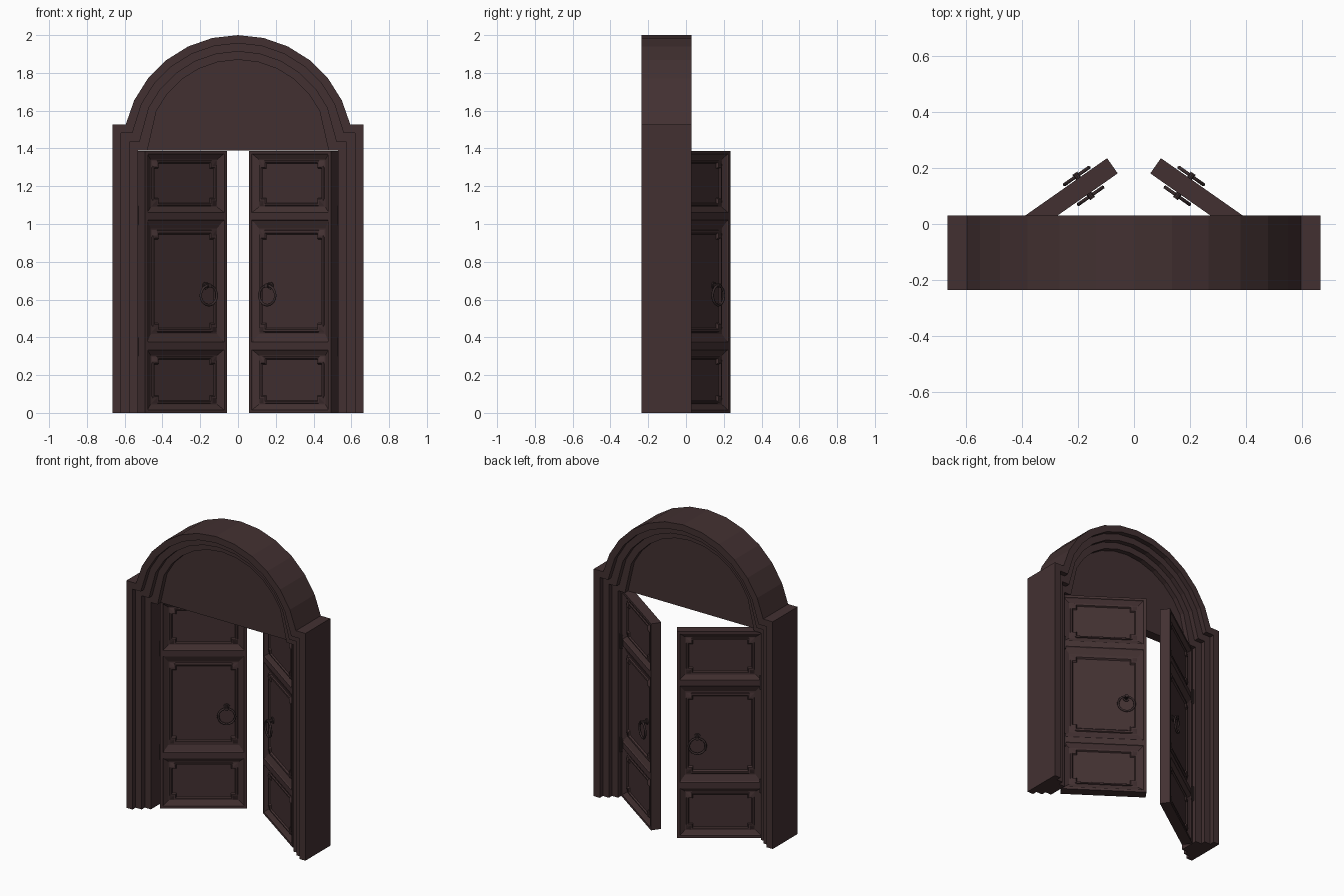
import bpy, bmesh, math
from mathutils import Matrix, Vector

if "Cube" in bpy.data.objects:
    bpy.data.objects.remove(bpy.data.objects["Cube"])

ARCH_Z, MID_Y = 1.39, -0.1025      # arch spring height, frame centre plane
W, T, H = 0.53, 0.066, 1.387       # door leaf width, thickness, height
STEP = 0.033                       # depth of each frame step

wood = bpy.data.materials.new("dark_wood")
wood.diffuse_color = (0.055, 0.03, 0.031, 1)
wood.use_nodes = True
wood.node_tree.nodes["Principled BSDF"].inputs["Base Color"].default_value = wood.diffuse_color
metal = bpy.data.materials.new("dark_iron")
metal.diffuse_color = (0.04, 0.024, 0.025, 1)
metal.use_nodes = True
metal.node_tree.nodes["Principled BSDF"].inputs["Base Color"].default_value = metal.diffuse_color


def finish(name, bm, mat, mirror=False, smooth=False):
    bmesh.ops.recalc_face_normals(bm, faces=bm.faces)
    me = bpy.data.meshes.new(name)
    bm.to_mesh(me)
    bm.free()
    me.materials.append(mat)
    ob = bpy.data.objects.new(name, me)
    bpy.context.collection.objects.link(ob)
    if mirror:
        ob.modifiers.new("Mirror", 'MIRROR').use_mirror_merge = False
    if smooth:
        for p in me.polygons:
            p.use_smooth = True
    return ob


def outline(k):
    """Stepped doorway outline number k (0 = outermost), as (x, z) points."""
    x, z, r = 0.665 - 0.045 * k, 1.526 - k * 0.136 / 3, 0.61 - 0.0435 * k
    half = [(x, 0), (x, z), (math.sqrt(r * r - (z - ARCH_Z) ** 2), z)]
    arc = [(r * math.cos(math.pi * i / 14), ARCH_Z + r * math.sin(math.pi * i / 14))
           for i in range(2, 13)]
    return half + arc + [(-px, pz) for px, pz in reversed(half)]


# Frame: stepped cross-section, same steps front and back
bm = bmesh.new()
section = [(0, 4), (1, 4), (1, 3), (2, 3), (2, 2), (3, 2)]
section += [(k, -d) for k, d in reversed(section)]
rows = [[bm.verts.new((x, MID_Y - d * STEP, z)) for x, z in outline(k)] for k, d in section]
for a, b in zip(rows, rows[1:] + rows[:1]):
    for i in range(len(a) - 1):
        bm.faces.new((a[i], a[i + 1], b[i + 1], b[i]))
for end in (0, -1):
    bm.faces.new([r[end] for r in rows])
finish("arched_frame", bm, wood)

# Half-round panel filling the arch above the doors
bm = bmesh.new()
pts = outline(3)[1:-1]
f = bm.faces.new([bm.verts.new((x, MID_Y - STEP, z)) for x, z in pts])
ext = bmesh.ops.extrude_face_region(bm, geom=[f])
bmesh.ops.translate(bm, vec=(0, 2 * STEP, 0),
                    verts=[v for v in ext["geom"] if isinstance(v, bmesh.types.BMVert)])
finish("arch_panel", bm, wood)

# Door leaf placement: hinged at its rear outer corner, swung open 35 degrees
POSE = Matrix.Translation((-W, MID_Y + STEP, 0)) @ Matrix.Rotation(math.radians(35), 4, 'Z')


def panel_loop(bm, z0, z1, inset, zmul, notch, corner, y):
    """Rectangle loop with three points per corner; corner=1 cuts a square notch."""
    iz = inset * zmul
    x0, x1, z0, z1 = inset, W - inset, z0 + iz, z1 - iz
    n, c, out = notch, notch * corner, []
    for cx, cz, sx, sz, flip in ((x0, z0, 1, 1, 0), (x1, z0, -1, 1, 1),
                                 (x1, z1, -1, -1, 0), (x0, z1, 1, -1, 1)):
        trio = [(cx, cz + sz * n), (cx + sx * c, cz + sz * c), (cx + sx * n, cz)]
        out += trio[::-1] if flip else trio
    return [bm.verts.new((x, y, z)) for x, z in out]


# Door leaves: three recessed panels per side
bm = bmesh.new()
# inset, notch, corner cut, depth
STAGES = [(0, .09, 0, 0), (.018, .075, 0, 0), (.022, .07, 0, .006), (.05, .045, 0, .02),
          (.056, .04, 0, .02), (.059, .026, 1, .012), (.068, .026, 1, .012),
          (.074, .026, 1, .021)]
for side in (0, 1):
    for z0, z1, zmul in ((0, .35, .9), (.35, 1.045, 1.35), (1.045, H, .9)):
        prev = None
        for inset, notch, corner, depth in STAGES:
            y = -depth if side == 0 else -T + depth
            loop = panel_loop(bm, z0, z1, inset, zmul, notch, corner, y)
            if prev:
                for i in range(12):
                    j = (i + 1) % 12
                    bm.faces.new((prev[i], prev[j], loop[j], loop[i]))
            prev = loop
        bm.faces.new(prev)
bmesh.ops.remove_doubles(bm, verts=bm.verts, dist=1e-5)
bmesh.ops.bridge_loops(bm, edges=[e for e in bm.edges if e.is_boundary])
bm.transform(POSE)
finish("door_leaves", bm, wood, mirror=True)

# Ring handles on both faces of each leaf
bm = bmesh.new()
U, Z, R, r = 0.405, 0.622, 0.052, 0.007
for y in (0.01, -T - 0.01):
    grid = [[bm.verts.new((U + (R + r * math.cos(b)) * math.sin(a), y + r * math.sin(b),
                           Z + (R + r * math.cos(b)) * math.cos(a)))
             for b in [math.tau * j / 6 for j in range(6)]]
            for a in [math.tau * i / 20 for i in range(20)]]
    for i in range(20):
        for j in range(6):
            m, n = (i + 1) % 20, (j + 1) % 6
            bm.faces.new((grid[i][j], grid[m][j], grid[m][n], grid[i][n]))
bm.transform(POSE)
finish("ring_handles", bm, metal, mirror=True, smooth=True)

# Handle mounts: a stud through the top of each ring with a round base plate
bm = bmesh.new()
turn = Matrix.Rotation(math.pi / 2, 4, 'X')
for rad, length in ((0.011, T + 0.044), (0.02, T - 0.028)):
    bmesh.ops.create_cone(bm, cap_ends=True, segments=10, radius1=rad, radius2=rad, depth=length,
                          matrix=Matrix.Translation((U, -T / 2, Z + R)) @ turn)
bm.transform(POSE)
finish("handle_mounts", bm, metal, mirror=True)

# Hinges: barrel at the pivot plus a leaf on the door
bm = bmesh.new()
for z in (0.35, 1.045):
    bmesh.ops.create_cone(bm, cap_ends=True, segments=10, radius1=0.011, radius2=0.011, depth=0.1,
                          matrix=Matrix.Translation((0.002, 0.005, z)))
    bmesh.ops.create_cube(bm, size=1, matrix=Matrix.Translation((0.014, 0.001, z))
                          @ Matrix.Diagonal((0.028, 0.006, 0.09, 1)))
bm.transform(POSE)
finish("hinges", bm, metal, mirror=True)
